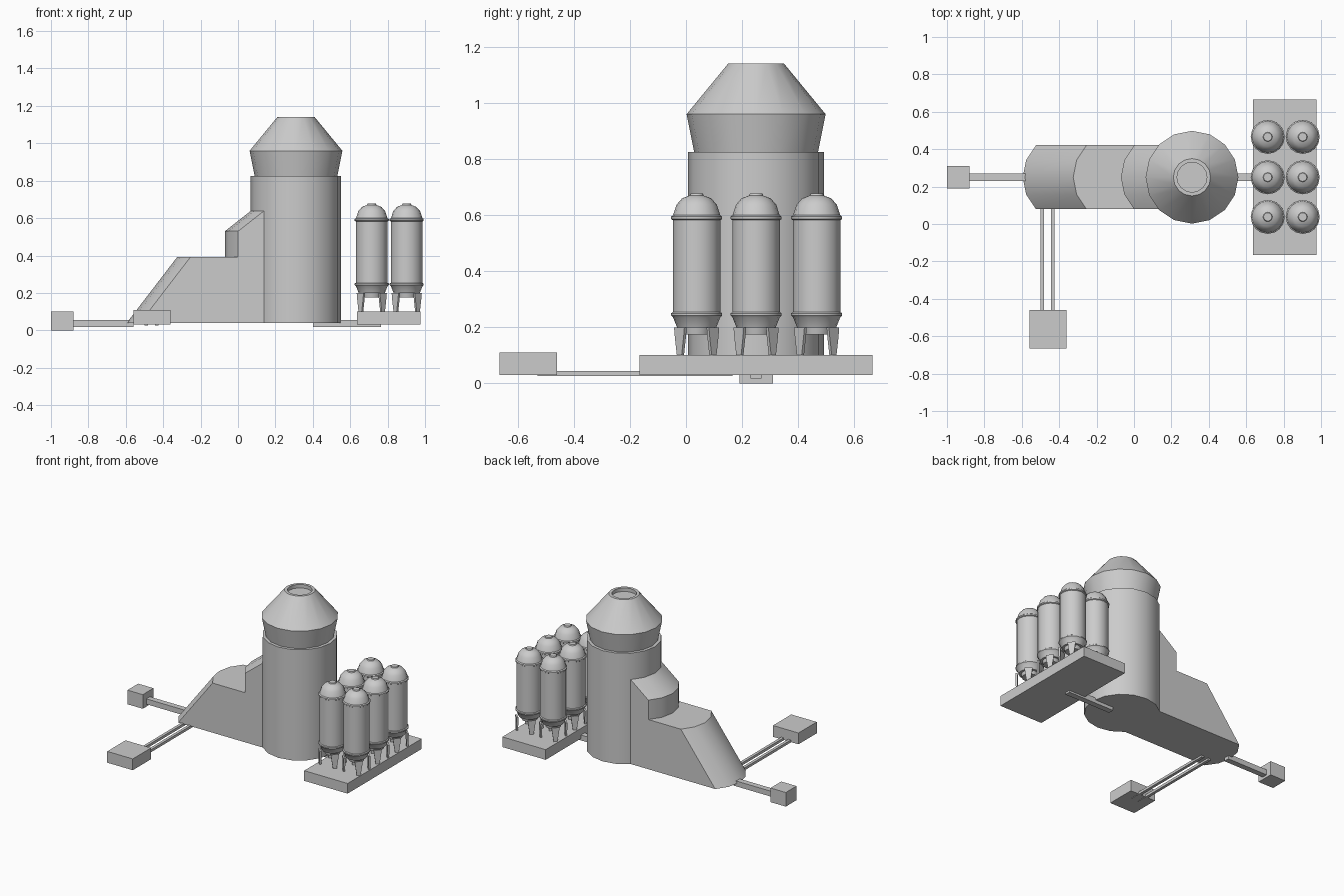
import bpy, bmesh
from math import radians, sin, cos, tau
from mathutils import Matrix, Vector

cube = bpy.data.objects.get("Cube")
if cube:
    bpy.data.objects.remove(cube, do_unlink=True)

# Single flat colour
grey = bpy.data.materials.new("plain grey")
grey.use_nodes = True
GREY = (0.6, 0.6, 0.6, 1)
grey.diffuse_color = GREY
grey.node_tree.nodes["Principled BSDF"].inputs["Base Color"].default_value = GREY

AXIS_Y = 0.25          # centre line of the complex
TOWER_X = 0.31
TOWER_R = 0.242
SIDES = 16


def finish(name, bm):
    """Turn a bmesh into a shaded object with clean normals."""
    bmesh.ops.recalc_face_normals(bm, faces=bm.faces)
    mesh = bpy.data.meshes.new(name)
    bm.to_mesh(mesh)
    bm.free()
    mesh.materials.append(grey)
    mesh.shade_smooth()
    mesh.set_sharp_from_angle(angle=radians(32))
    obj = bpy.data.objects.new(name, mesh)
    bpy.context.collection.objects.link(obj)
    return obj


def loft(bm, rings):
    """Join equal-sized loops of points and cap both ends."""
    loops = [[bm.verts.new(p) for p in ring] for ring in rings]
    n = len(loops[0])
    for a, b in zip(loops, loops[1:]):
        for i in range(n):
            j = (i + 1) % n
            bm.faces.new((a[i], a[j], b[j], b[i]))
    bm.faces.new(loops[0])
    bm.faces.new(loops[-1])


def lathe(name, profile, loc=(0, 0, 0)):
    """Spin (radius, height) points around the vertical axis."""
    bm = bmesh.new()
    loft(bm, [[(r * cos(tau * i / SIDES), r * sin(tau * i / SIDES), z)
               for i in range(SIDES)] for r, z in profile])
    obj = finish(name, bm)
    obj.location = loc
    return obj


def box(name, xs, ys, zs):
    bm = bmesh.new()
    loft(bm, [[(xs[0], ys[0], z), (xs[1], ys[0], z),
               (xs[1], ys[1], z), (xs[0], ys[1], z)] for z in zs])
    return finish(name, bm)


def rounded_block(name, levels):
    """Block with a curved left end; levels are (left x, height)."""
    rings = []
    for x, z in levels:
        ring = []
        for k in range(-2, 3):
            a = radians(22.5 * k)
            ring.append((x + TOWER_R * (1 - cos(a)), AXIS_Y + TOWER_R * sin(a), z))
        ring += [(TOWER_X, ring[-1][1], z), (TOWER_X, ring[0][1], z)]
        rings.append(ring)
    bm = bmesh.new()
    loft(bm, rings)
    return finish(name, bm)


# Main tower and its flared, recessed cap
lathe("tower", [(TOWER_R, 0.04), (TOWER_R, 0.825)], (TOWER_X, AXIS_Y, 0))
lathe("tower_cap", [(0.22, 0.82), (0.248, 0.96), (0.1, 1.14), (0.08, 1.14), (0.08, 1.115)],
      (TOWER_X, AXIS_Y, 0))

# Sloped hall and the stepped block above it
rounded_block("sloped_hall", [(-0.595, 0.04), (-0.325, 0.392)])
rounded_block("upper_step", [(-0.07, 0.38), (-0.07, 0.53), (0.07, 0.64)])

# Outlying boxes and their connecting beams
beam_y = (AXIS_Y - 0.02, AXIS_Y + 0.02)
box("left_box", (-1.0, -0.88), (0.19, 0.31), (0.0, 0.1))
box("left_beam", (-0.9, -0.56), beam_y, (0.017, 0.055))
box("front_box", (-0.56, -0.36), (-0.665, -0.46), (0.03, 0.11))
for side, x in (("left", -0.49), ("right", -0.434)):
    box(f"front_pipe_{side}", (x - 0.01, x + 0.01), (-0.53, 0.165), (0.027, 0.045))

# Tank platform
box("tank_platform", (0.635, 0.975), (-0.165, 0.665), (0.03, 0.102))
box("platform_beam", (0.4, 0.765), beam_y, (0.017, 0.055))

# One tank: nozzle base, two rims, domed top
tank_profile = [(0.05, 0.175), (0.055, 0.2), (0.07, 0.2), (0.084, 0.235),
                (0.091, 0.242), (0.091, 0.25), (0.085, 0.254),
                (0.085, 0.582), (0.091, 0.586), (0.091, 0.595), (0.084, 0.6),
                (0.072, 0.637), (0.052, 0.66), (0.025, 0.67), (0.022, 0.677)]
tank = lathe("tank", tank_profile)

# Four tapered legs set on the diagonals
bm = bmesh.new()
for k in range(4):
    turn = Matrix.Rotation(radians(45 + 90 * k), 3, "Z")
    loft(bm, [[turn @ Vector((0.082 + dx, dy * half, z))
               for dx, dy in ((-0.006, -1), (0.006, -1), (0.006, 1), (-0.006, 1))]
              for half, z in ((0.012, 0.1), (0.022, 0.165), (0.026, 0.2))])
legs = finish("tank_legs", bm)

# Repeat the tank on a two by three grid
first = True
for x in (0.715, 0.902):
    for y in (0.038, 0.25, 0.466):
        for part in (tank, legs):
            obj = part if first else part.copy()
            obj.location = (x, y, 0)
            if not first:
                bpy.context.collection.objects.link(obj)
        first = False
